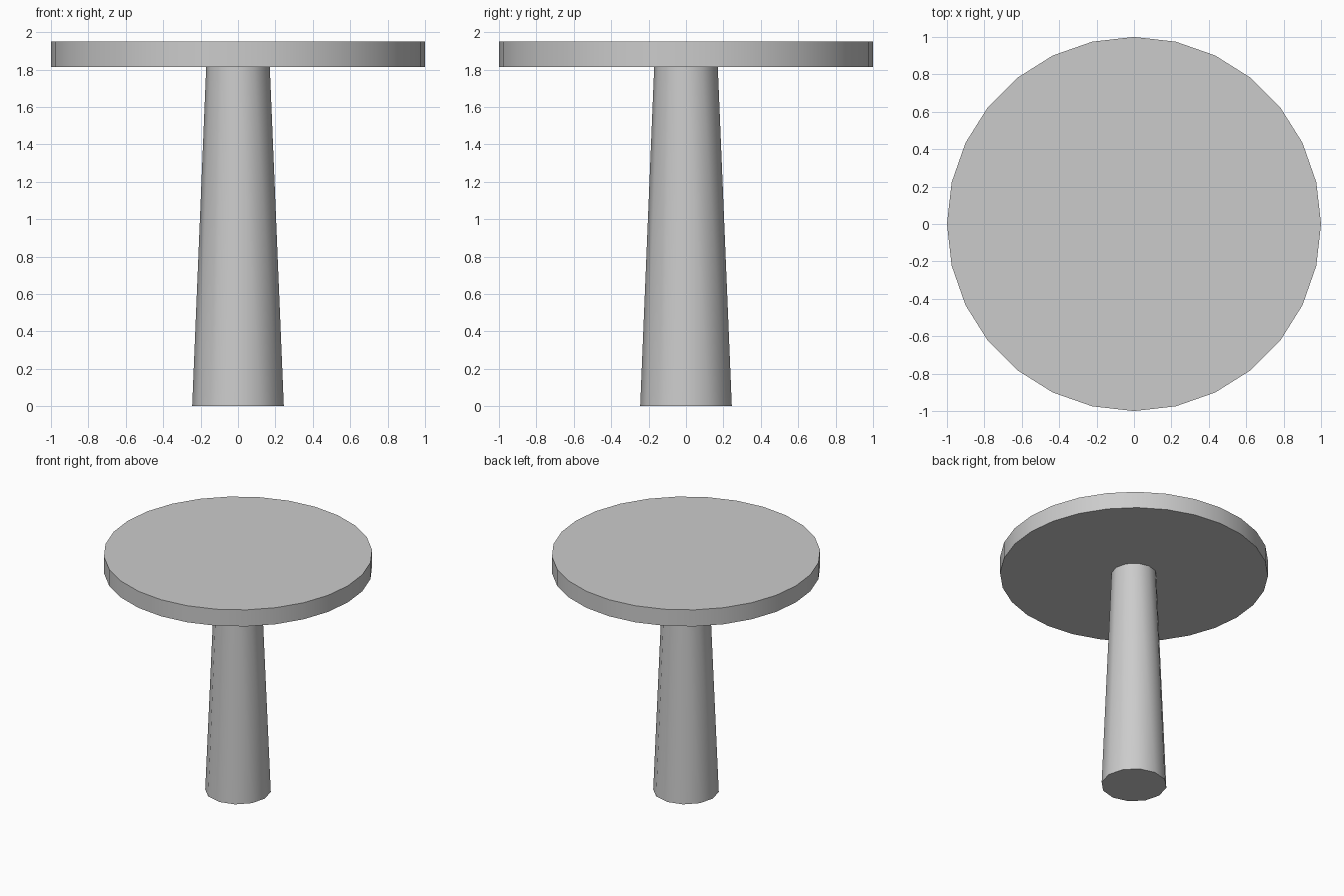
import bpy
import math

if "Cube" in bpy.data.objects:
    bpy.data.objects.remove(bpy.data.objects["Cube"])


def round_part(name, sides, r_bottom, r_top, z0, z1):
    """Capped round solid with a corner on the +x axis and smooth walls."""
    bpy.ops.mesh.primitive_cone_add(
        vertices=sides, radius1=r_bottom, radius2=r_top, depth=z1 - z0,
        location=(0, 0, (z0 + z1) / 2))
    obj = bpy.context.object
    obj.name = name
    bpy.ops.object.shade_smooth_by_angle(angle=math.radians(40))
    return obj


# Tapered pedestal
round_part("pedestal", 12, 0.245, 0.17, 0.0, 1.814)

# Round table top
round_part("table_top", 28, 1.0, 1.0, 1.814, 1.95)
